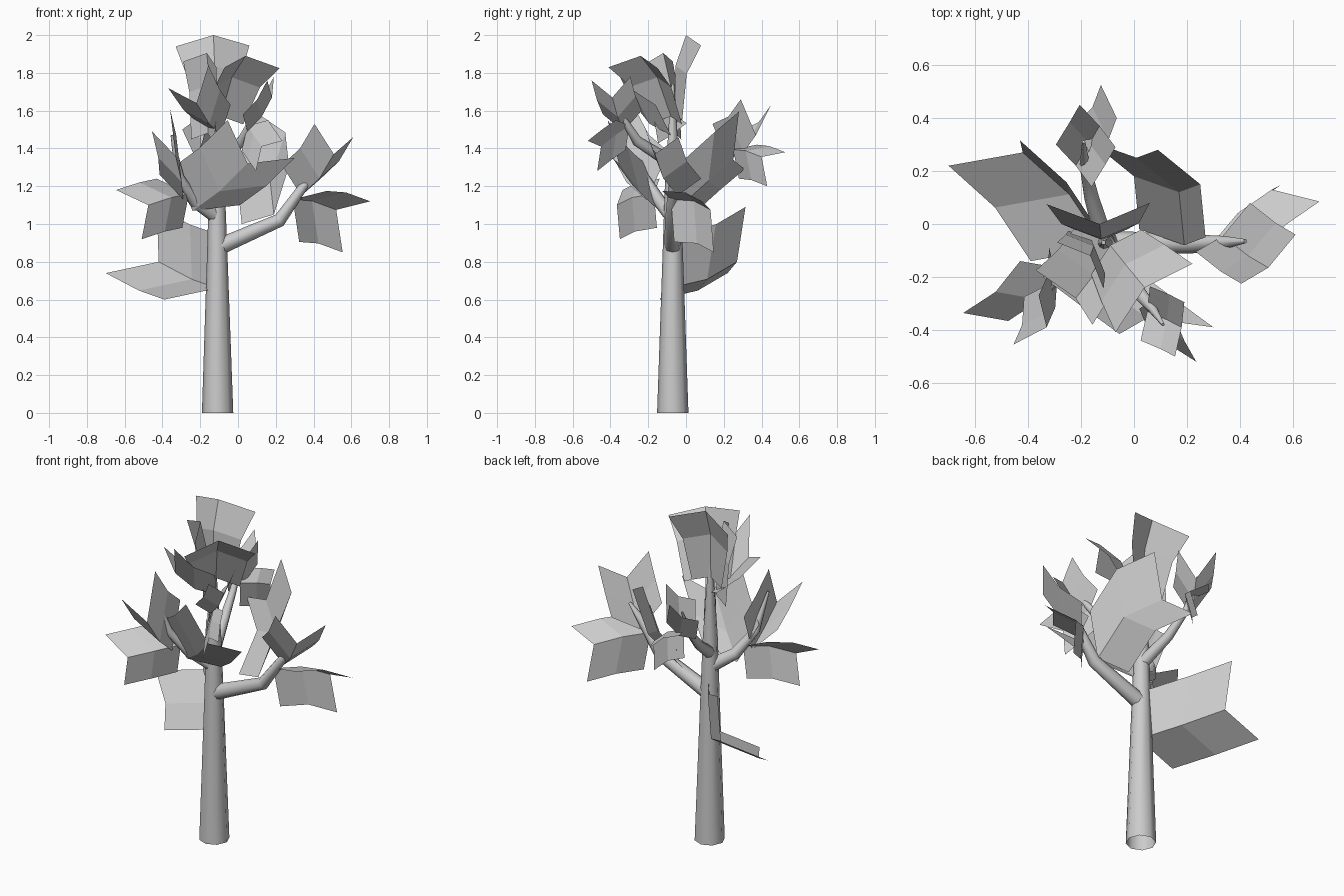
import bpy, bmesh, math
from mathutils import Vector

if "Cube" in bpy.data.objects:
    bpy.data.objects.remove(bpy.data.objects["Cube"])

grey = bpy.data.materials.new("plain_grey")
grey.diffuse_color = (0.6, 0.6, 0.6, 1)
grey.use_nodes = True
grey.node_tree.nodes["Principled BSDF"].inputs["Base Color"].default_value = grey.diffuse_color


def finish(bm, name, smooth):
    me = bpy.data.meshes.new(name)
    bm.to_mesh(me)
    bm.free()
    me.materials.append(grey)
    ob = bpy.data.objects.new(name, me)
    bpy.context.collection.objects.link(ob)
    for p in me.polygons:
        p.use_smooth = smooth
    if smooth:
        bpy.ops.object.select_all(action='DESELECT')
        ob.select_set(True)
        bpy.context.view_layer.objects.active = ob
        bpy.ops.object.shade_smooth_by_angle(angle=math.radians(60))


def limb(name, path, sides=8):
    """Tapered tube, open at its root, through (x, y, z, radius) stations."""
    bm = bmesh.new()
    pts = [Vector(p[:3]) for p in path]
    total = (pts[-1] - pts[0]).normalized()
    ref = Vector((1, 0, 0)) if abs(total.x) < 0.5 else Vector((0, 1, 0))
    rings = []
    for i, p in enumerate(pts):
        d = (pts[min(i + 1, len(pts) - 1)] - pts[max(i - 1, 0)]).normalized()
        if i == 0 and name == "trunk":
            d = Vector((0, 0, 1))
        v = d.cross(ref).normalized()
        u = v.cross(d)
        ring = []
        for k in range(sides):
            a = 2 * math.pi * k / sides
            ring.append(bm.verts.new(p + path[i][3] * (u * math.cos(a) + v * math.sin(a))))
        rings.append(ring)
    for r0, r1 in zip(rings, rings[1:]):
        for k in range(sides):
            j = (k + 1) % sides
            bm.faces.new((r0[k], r0[j], r1[j], r1[k]))
    bm.faces.new(rings[-1])
    bmesh.ops.recalc_face_normals(bm, faces=bm.faces)
    finish(bm, name, True)


def leaf(name, tip, side_a, side_b, base, taper=1.0, mid=None):
    """Card folded along its midrib and bent halfway along."""
    t, a, b, q = map(Vector, (tip, side_a, side_b, base))
    a, b = a - t, b - t
    w = (a.length + b.length) / 2
    inner = (a + b).normalized()
    if mid:
        m = Vector(mid)
    else:
        m = (t + q) / 2 - inner * 0.17 * w + (t - q) * 0.06
    bm = bmesh.new()
    rows = []
    for p, s in ((q, taper), (m, (1 + taper) / 2), (t, 1)):
        rows.append([bm.verts.new(p + o * s) for o in (a, Vector(), b)])
    for r0, r1 in zip(rows, rows[1:]):
        for k in (0, 1):
            bm.faces.new((r0[k], r0[k + 1], r1[k + 1], r1[k]))
    finish(bm, name, False)


def leaves(group, data):
    for i, d in enumerate(data):
        leaf(f"{group}_leaf_{i + 1}", *d)


# Trunk
limb("trunk", [(-.108, -.07, 0, .083), (-.11, -.07, .87, .053),
               (-.112, -.07, 1.2, .042), (-.115, -.07, 1.74, .008)])

# Branches
limb("right_branch", [(-.1, -.07, .88, .045), (.22, -.075, 1.02, .036),
                      (.34, -.07, 1.19, .025), (.42, -.065, 1.28, .008)])
limb("left_branch", [(-.11, -.07, 1.04, .042), (-.23, -.14, 1.12, .034),
                     (-.31, -.22, 1.25, .024), (-.35, -.28, 1.47, .007)])
limb("front_branch", [(-.11, -.07, 1.32, .036), (.02, -.26, 1.44, .028),
                      (.07, -.32, 1.54, .018), (.11, -.38, 1.66, .006)])
limb("back_branch", [(-.11, -.07, 1.12, .036), (-.16, .1, 1.24, .028),
                     (-.185, .22, 1.36, .02), (-.19, .31, 1.53, .006)])

# Leaves growing from the trunk
leaves("trunk", [
    ((-.42, .27, .80), (-.70, .22, .74), (-.43, .315, 1.09), (-.11, -.09, .66)),
    ((.05, -.355, 1.32), (.30, -.39, 1.35), (-.055, -.415, 1.55), (-.24, -.14, 1.07)),
    ((.01, .25, 1.34), (.09, .28, 1.595), (-.16, .31, 1.29), (.19, -.08, 1.05),
     1.0, (.17, .12, 1.23)),
])

# Crown leaves
leaves("crown", [
    ((-.13, 0, 2.0), (-.33, .075, 1.94), (.06, .08, 1.945), (-.12, -.06, 1.58), .5),
    ((.04, -.24, 1.89), (.22, -.15, 1.825), (-.07, -.41, 1.83), (-.09, -.08, 1.57), .65),
    ((-.22, -.28, 1.64), (-.37, -.175, 1.72), (-.157, -.38, 1.84), (-.09, -.08, 1.47), .8),
    ((-.165, -.12, 1.905), (-.29, -.07, 1.86), (-.115, -.245, 1.83), (-.16, -.06, 1.48), .7),
])

# Right branch leaves
leaves("right_branch", [
    ((.52, .13, 1.075), (.70, .085, 1.12), (.554, .147, .85), (.29, -.08, 1.13)),
    ((.507, -.165, 1.37), (.61, -.04, 1.46), (.405, -.225, 1.53), (.335, -.045, 1.15)),
])

# Left branch leaves
leaves("left_branch", [
    ((-.475, -.366, 1.10), (-.645, -.336, 1.18), (-.51, -.35, .92), (-.26, -.17, 1.16)),
    ((-.33, -.39, 1.36), (-.455, -.455, 1.49), (-.36, -.27, 1.61), (-.29, -.21, 1.13)),
])

# Front branch leaves
leaves("front_branch", [
    ((.18, -.39, 1.67), (.155, -.50, 1.76), (.19, -.295, 1.78), (.05, -.33, 1.49)),
    ((.125, -.45, 1.41), (.235, -.52, 1.44), (.095, -.47, 1.28), (.05, -.30, 1.52)),
])

# Back branch leaves
leaves("back_branch", [
    ((-.065, .40, 1.355), (-.125, .525, 1.38), (-.09, .43, 1.20), (-.16, .25, 1.395)),
    ((-.13, .37, 1.47), (-.205, .45, 1.63), (-.07, .29, 1.66), (-.22, .22, 1.34)),
])
